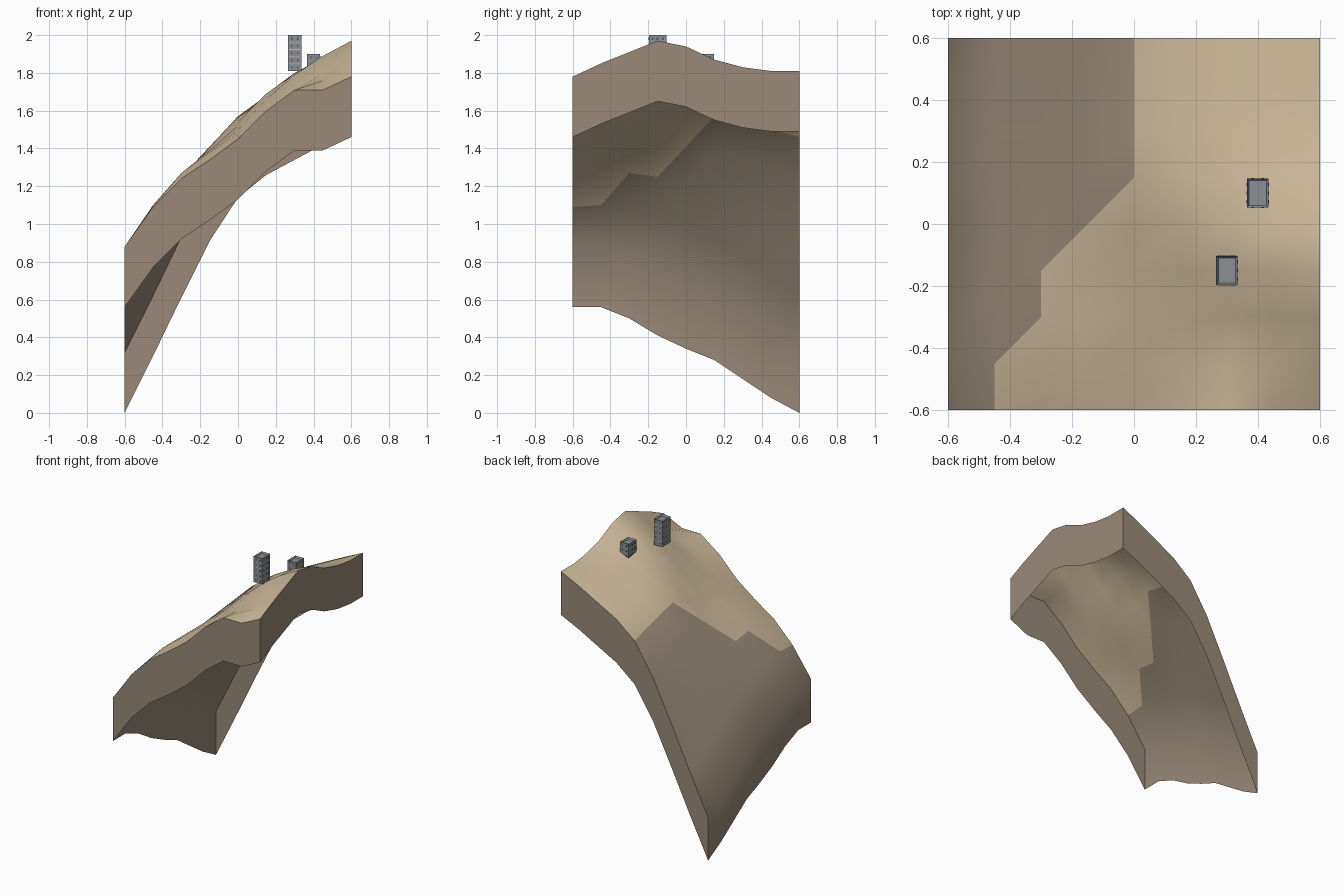
import bpy, bmesh
from mathutils import Vector

default_cube = bpy.data.objects.get("Cube")
if default_cube:
    bpy.data.objects.remove(default_cube, do_unlink=True)


def make_material(name, color):
    material = bpy.data.materials.new(name)
    material.use_nodes = True
    material.diffuse_color = (*color, 1)
    shader = material.node_tree.nodes["Principled BSDF"]
    shader.inputs["Base Color"].default_value = (*color, 1)
    shader.inputs["Roughness"].default_value = 0.9
    return material


sand = make_material("sand", (0.60, 0.48, 0.32))
brown_rock = make_material("brown rock", (0.32, 0.255, 0.19))
grey_stone = make_material("grey stone", (0.26, 0.28, 0.30))
dark_window = make_material("dark window", (0.10, 0.11, 0.12))


def add_object(name, bm, materials):
    mesh = bpy.data.meshes.new(name)
    bm.to_mesh(mesh)
    bm.free()
    for material in materials:
        mesh.materials.append(material)
    obj = bpy.data.objects.new(name, mesh)
    bpy.context.collection.objects.link(obj)
    return obj


# Hillside profiles in hundredths: one per row from front to back, right to left
PROFILES = (
    (88, 109, 124, 134, 145, 160, 171, 171, 178),
    (88, 110, 127, 138, 148, 160, 170, 176, 185),
    (82, 108, 127, 139, 150, 162, 172, 180, 191),
    (73, 103, 125, 139, 152, 166, 179, 189, 197),
    (66, 97, 120, 141, 154, 169, 180, 188, 194),
    (60, 90, 115, 138, 157, 168, 177, 183, 187),
    (50, 81, 109, 134, 154, 164, 173, 179, 183),
    (40, 71, 101, 129, 150, 161, 170, 177, 181),
    (32, 62, 93, 123, 146, 158, 166, 174, 181),
)
STEP, HALF, SKIRT = 0.15, 0.6, 0.32


def rock_limit(y):
    """x position where the rocky slope gives way to sand."""
    if y > -STEP:
        return min(0, y - STEP)
    return max(-3 * STEP, min(-2 * STEP, y))


def build_hillside():
    bm = bmesh.new()
    grid = [[bm.verts.new((i * STEP - HALF, j * STEP - HALF, height / 100))
             for i, height in enumerate(profile)]
            for j, profile in enumerate(PROFILES)]
    last = len(grid) - 1
    # Top surface, each cell split along the same diagonal
    for j in range(last):
        for i in range(last):
            a, b = grid[j][i], grid[j][i + 1]
            c, d = grid[j + 1][i + 1], grid[j + 1][i]
            for corners in ((a, b, c), (a, c, d)):
                face = bm.faces.new(corners)
                center = face.calc_center_median()
                face.material_index = int(center.x < rock_limit(center.y))
    # Open skirt hanging from the rim
    rim = (grid[0][:last] + [grid[j][last] for j in range(last)]
           + grid[last][:0:-1] + [grid[j][0] for j in range(last, 0, -1)])
    lower = [bm.verts.new(v.co - Vector((0, 0, SKIRT))) for v in rim]
    for k, top in enumerate(rim):
        n = (k + 1) % len(rim)
        face = bm.faces.new((top, lower[k], lower[n], rim[n]))
        face.material_index = 1
    return add_object("hillside", bm, (sand, brown_rock))


hillside = build_hillside()
bpy.ops.object.select_all(action="DESELECT")
hillside.select_set(True)
bpy.context.view_layer.objects.active = hillside
bpy.ops.object.shade_smooth_by_angle(angle=0.87)


def add_box(bm, center, size, material_index=0):
    verts = bmesh.ops.create_cube(bm, size=1)["verts"]
    for v in verts:
        v.co = Vector(center) + Vector(a * b for a, b in zip(v.co, size))
    for face in {f for v in verts for f in v.link_faces}:
        face.material_index = material_index


def build_tower(name, x, y, base, top, floors, ledges):
    width, depth, plate = 0.07, 0.094, 0.002
    height = top - base
    bm = bmesh.new()
    add_box(bm, (x, y, base + height / 2), (width, depth, height))
    # Shallow roof well behind a parapet
    roof = max(bm.faces, key=lambda f: f.calc_center_median().z)
    bmesh.ops.inset_region(bm, faces=[roof], thickness=0.01)
    bmesh.ops.translate(bm, verts=roof.verts, vec=(0, 0, -0.012))
    # Rows of windows on the long and short walls
    storey = height / floors
    for floor in range(floors):
        z = base + (floor + 0.5) * storey
        for side in (-1, 1):
            for k in (-1, 0, 1):
                add_box(bm, (x + side * width / 2, y + k * 0.028, z),
                        (plate, 0.01, storey * 0.4), 1)
            for k in (-1, 1):
                add_box(bm, (x + k * 0.016, y + side * depth / 2, z),
                        (0.008, plate, storey * 0.3), 1)
            # Pale floor bands
            if ledges and floor:
                add_box(bm, (x, y + side * depth / 2, base + floor * storey),
                        (width * 0.9, plate, 0.004), 2)
    add_object(name, bm, (grey_stone, dark_window, sand))


build_tower("tall_tower", 0.30, -0.15, 1.81, 2.0, 5, True)
build_tower("short_tower", 0.40, 0.10, 1.79, 1.9, 3, False)
